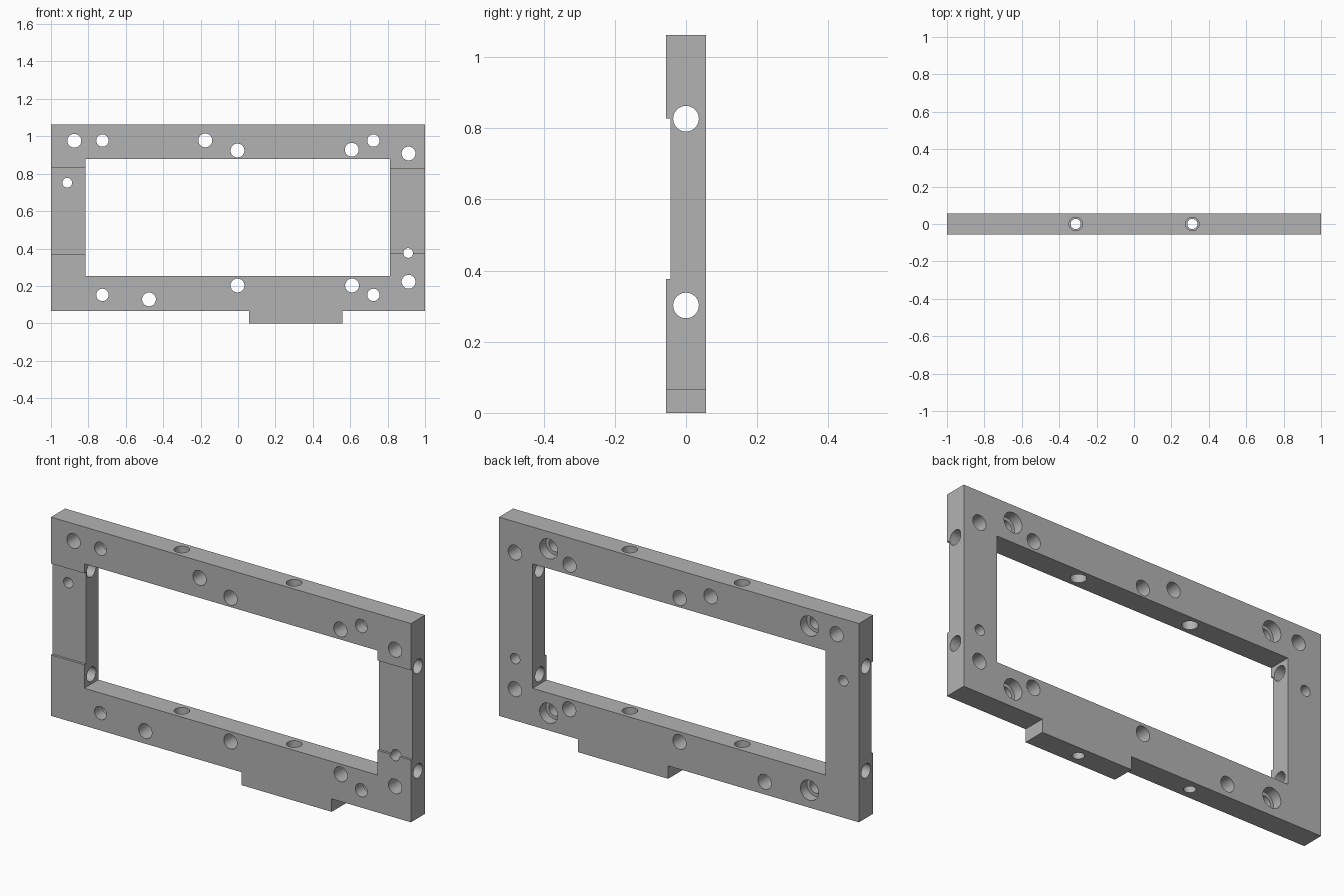
import bpy, bmesh, math

cube = bpy.data.objects.get("Cube")
if cube:
    bpy.data.objects.remove(cube, do_unlink=True)

HALF = 0.056          # half thickness of the plate
BOTTOM, TOP = 0.065, 1.063

grey = bpy.data.materials.new("matte_grey")
grey.use_nodes = True
grey.diffuse_color = (0.45, 0.45, 0.45, 1)
grey.node_tree.nodes["Principled BSDF"].inputs["Base Color"].default_value = (0.45, 0.45, 0.45, 1)

# Plate blank: outline with bottom tab, extruded through its thickness
outline = [(-1, BOTTOM), (0.06, BOTTOM), (0.06, 0), (0.56, 0), (0.56, BOTTOM),
           (1, BOTTOM), (1, TOP), (-1, TOP)]
bm = bmesh.new()
face = bm.faces.new([bm.verts.new((x, -HALF, z)) for x, z in outline])
back = bmesh.ops.extrude_face_region(bm, geom=[face])["geom"]
bmesh.ops.translate(bm, vec=(0, 2 * HALF, 0),
                    verts=[v for v in back if isinstance(v, bmesh.types.BMVert)])
bmesh.ops.recalc_face_normals(bm, faces=bm.faces)
mesh = bpy.data.meshes.new("mounting_frame")
bm.to_mesh(mesh)
bm.free()
frame = bpy.data.objects.new("mounting_frame", mesh)
bpy.context.collection.objects.link(frame)


def cut(cutter):
    """Subtract the cutter from the frame, then discard it."""
    cutter.hide_render = True
    mod = frame.modifiers.new("cut", "BOOLEAN")
    mod.operation, mod.solver, mod.object = "DIFFERENCE", "EXACT", cutter
    bpy.ops.object.select_all(action="DESELECT")
    frame.select_set(True)
    bpy.context.view_layer.objects.active = frame
    bpy.ops.object.modifier_apply(modifier=mod.name)
    bpy.data.objects.remove(cutter, do_unlink=True)


def cut_box(lo, hi):
    bpy.ops.mesh.primitive_cube_add(size=1, location=[(a + b) / 2 for a, b in zip(lo, hi)])
    box = bpy.context.object
    box.scale = [b - a for a, b in zip(lo, hi)]
    cut(box)


def drill(axis, start, end, radius, a, b):
    """Drill along an axis; a and b are the two other coordinates in order."""
    centre = [a, b]
    centre.insert("xyz".index(axis), (start + end) / 2)
    turn = {"x": (0, math.pi / 2, 0), "y": (math.pi / 2, 0, 0), "z": (0, 0, 0)}[axis]
    bpy.ops.mesh.primitive_cylinder_add(vertices=40, radius=radius, depth=end - start,
                                        location=centre, rotation=turn)
    cut(bpy.context.object)


# Window opening and shallow recesses on the front of both side rails
cut_box((-0.815, -0.2, 0.253), (0.813, 0.2, 0.878))
cut_box((-1.1, -0.2, 0.371), (-0.7, -0.044, 0.83))
cut_box((0.7, -0.2, 0.377), (1.1, -0.044, 0.828))

# Plain holes through the thickness
for x, z in [(-0.875, 0.976), (-0.175, 0.978), (-0.003, 0.924), (0.608, 0.928),
             (0.912, 0.908), (-0.476, 0.128), (-0.003, 0.202), (0.61, 0.202), (0.912, 0.222)]:
    drill("y", -0.2, 0.2, 0.037, x, z)
for x, z in [(-0.913, 0.752), (0.91, 0.376)]:
    drill("y", -0.2, 0.2, 0.026, x, z)

# Screw holes, counterbored from the back
for x in (-0.725, 0.724):
    for z in (0.152, 0.977):
        drill("y", -0.2, 0.2, 0.033, x, z)
        drill("y", 0.006, 0.2, 0.05, x, z)

# Vertical rod holes, stepped down in the bottom rail
for x in (-0.312, 0.312):
    drill("z", 0.15, 1.3, 0.036, x, 0)
    drill("z", -0.2, 0.3, 0.027, x, 0)

# Cross holes through the side rails
for z in (0.302, 0.827):
    drill("x", -1.2, 1.2, 0.036, 0, z)

# One colour, with smooth bores and sharp edges
frame.data.materials.clear()
frame.data.materials.append(grey)
for poly in frame.data.polygons:
    poly.material_index = 0
bpy.context.view_layer.objects.active = frame
frame.select_set(True)
bpy.ops.object.shade_smooth_by_angle(angle=math.radians(30))
